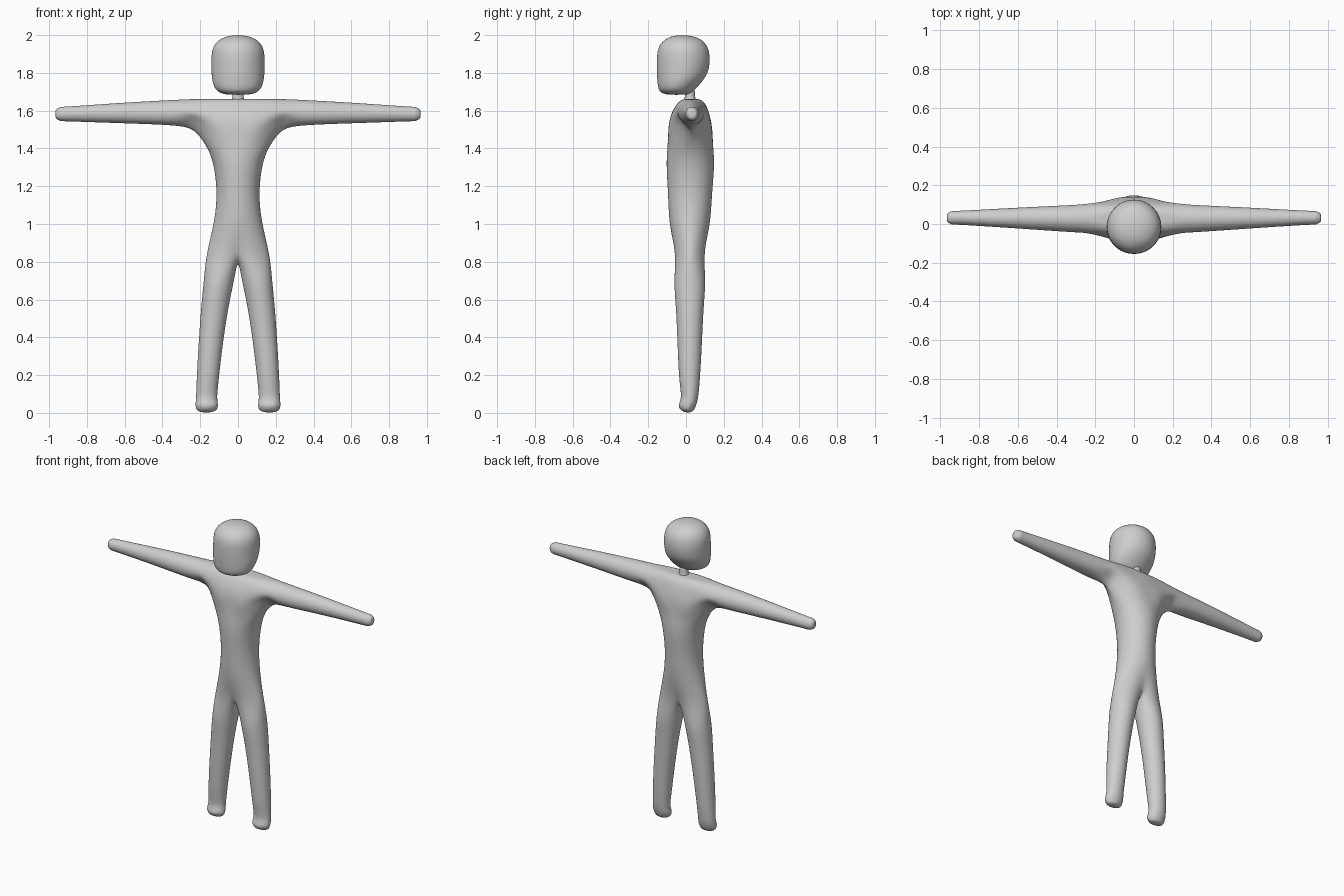
import bpy, bmesh, math
from mathutils import Vector

if "Cube" in bpy.data.objects:
    bpy.data.objects.remove(bpy.data.objects["Cube"])

grey = bpy.data.materials.new("plain grey")
grey.diffuse_color = (0.62, 0.62, 0.62, 1)
grey.use_nodes = True
grey.node_tree.nodes["Principled BSDF"].inputs["Base Color"].default_value = grey.diffuse_color


def finish(name, bm, levels):
    bmesh.ops.recalc_face_normals(bm, faces=bm.faces[:])
    mesh = bpy.data.meshes.new(name)
    bm.to_mesh(mesh)
    bm.free()
    for p in mesh.polygons:
        p.use_smooth = True
    mesh.materials.append(grey)
    ob = bpy.data.objects.new(name, mesh)
    bpy.context.collection.objects.link(ob)
    mod = ob.modifiers.new("smooth", 'SUBSURF')
    mod.levels = mod.render_levels = levels
    return ob


def fit_cage(bm, steps=10):
    """Push the quad cage outward so its smooth surface passes through the given points."""
    target = {v: v.co.copy() for v in bm.verts}
    for _ in range(steps):
        move = {}
        for v in bm.verts:
            n = len(v.link_edges)
            s = v.co * n * n
            for e in v.link_edges:
                s = s + 4 * e.other_vert(v).co
            for f in v.link_faces:
                fv = list(f.verts)
                s = s + fv[(fv.index(v) + 2) % 4].co
            move[v] = target[v] - s / (n * (n + 5))
        for v, d in move.items():
            v.co += 0.8 * d


# ---------- body: one half as points and quads, then mirrored ----------
pts, quads = [], []


def add(x, y, z):
    pts.append((x, y, z))
    return len(pts) - 1


def bridge(a, b, closed=True):
    n = len(a)
    for i in range(n if closed else n - 1):
        j = (i + 1) % n
        quads.append((a[i], a[j], b[j], b[i]))


def cap(ring, center):
    for i in range(0, 8, 2):
        quads.append((center, ring[i], ring[i + 1], ring[(i + 2) % 8]))


def torso_ring(z, w, yf, yb):
    cy, ry = (yf + yb) / 2, (yb - yf) / 2
    ring = []
    for i in range(7):
        a = math.radians(-90 + 30 * i)
        ring.append(add(0 if i in (0, 6) else w * math.cos(a), cy + ry * math.sin(a), z))
    return ring


# torso, from hips to chest: height, half width, front, back
hips = torso_ring(0.84, 0.164, -0.068, 0.109)
pts[hips[0]] = (0, -0.05, 0.84)
pts[hips[6]] = (0, 0.088, 0.84)
prev = hips
for row in [(1.0, 0.130, -0.085, 0.125), (1.16, 0.114, -0.095, 0.138),
            (1.31, 0.130, -0.102, 0.148), (1.41, 0.167, -0.098, 0.144)]:
    ring = torso_ring(*row)
    bridge(prev, ring, False)
    prev = ring

# armpit, mid shoulder and shoulder top
pit = [add(*p) for p in [(0, -.092, 1.5), (.10, -.085, 1.5), (.215, -.022, 1.53), (.225, .028, 1.485),
                         (.215, .08, 1.53), (.10, .132, 1.5), (0, .138, 1.5)]]
bridge(prev, pit, False)
mid = [add(*p) for p in [(0, -.078, 1.58), (.11, -.072, 1.58), (.23, -.05, 1.59),
                         (.23, .106, 1.59), (.11, .118, 1.58), (0, .124, 1.58)]]
top = [add(*p) for p in [(0, -.032, 1.65), (.11, -.031, 1.65), (.23, -.024, 1.642), (.23, .028, 1.661),
                         (.23, .08, 1.642), (.11, .086, 1.65), (0, .088, 1.65)]]
bridge(pit[:3], mid[:3], False)
bridge(pit[4:], mid[3:], False)
bridge(mid[:3], top[:3], False)
bridge(mid[3:], top[4:], False)
cm, m = add(0, .028, 1.662), add(.11, .028, 1.662)
quads += [(top[0], top[1], m, cm), (cm, m, top[5], top[6]),
          (top[1], top[2], top[3], m), (m, top[3], top[4], top[5])]

# arm: distance, bottom, top, front, back
prev = [pit[2], pit[3], pit[4], mid[3], top[4], top[3], top[2], mid[2]]
for x, zb, zt, yf, yb in [(.33, 1.521, 1.657, -.041, .097), (.60, 1.533, 1.642, -.023, .084),
                          (.88, 1.543, 1.623, -.005, .069), (.94, 1.546, 1.619, -.002, .066),
                          (.96, 1.556, 1.609, .008, .056)]:
    ring = []
    for i in range(8):
        a = math.radians(225 + 45 * i)
        ring.append(add(x, (yf + yb) / 2 + (yb - yf) / 2 * math.cos(a),
                        (zb + zt) / 2 + (zt - zb) / 2 * math.sin(a)))
    bridge(prev, ring)
    prev = ring
cap(prev, add(.966, .032, 1.582))

# leg: height, inner side, outer side, front, back
crotch = add(0, .02, .785)
prev = [hips[3], hips[4], hips[5], hips[6], crotch, hips[0], hips[1], hips[2]]
for z, xi, xo, yf, yb in [(.70, .022, .181, -.061, .101), (.55, .052, .195, -.053, .093),
                          (.35, .082, .209, -.044, .083), (.18, .102, .218, -.035, .073),
                          (.085, .110, .222, -.027, .064), (.04, .107, .224, -.037, .053),
                          (.012, .120, .212, -.022, .038)]:
    ring = []
    for i in range(8):
        a = math.radians(45 * i)
        ring.append(add((xi + xo) / 2 + (xo - xi) / 2 * math.cos(a),
                        (yf + yb) / 2 + (yb - yf) / 2 * math.sin(a), z))
    bridge(prev, ring)
    prev = ring
cap(prev, add(.166, .012, .002))

bm = bmesh.new()
right = [bm.verts.new(p) for p in pts]
left = [v if v.co.x == 0 else bm.verts.new((-v.co.x, v.co.y, v.co.z)) for v in right]
for q in quads:
    bm.faces.new([right[i] for i in q])
    bm.faces.new([left[i] for i in reversed(q)])
fit_cage(bm)
finish("body", bm, 3)


# ---------- head and neck: stacked oval rings ----------
def oval_stack(name, rows, bottom, peak, segs, levels):
    bm = bmesh.new()
    rings = []
    for z, w, yf, yb in rows:
        rings.append([bm.verts.new((w * math.cos(2 * math.pi * i / segs),
                                    (yf + yb) / 2 + (yb - yf) / 2 * math.sin(2 * math.pi * i / segs), z))
                      for i in range(segs)])
    for a, b in zip(rings, rings[1:]):
        for i in range(segs):
            j = (i + 1) % segs
            bm.faces.new((a[i], a[j], b[j], b[i]))
    for ring, tip in ((rings[0], bottom), (rings[-1], peak)):
        t = bm.verts.new(tip)
        for i in range(segs):
            bm.faces.new((ring[i], ring[(i + 1) % segs], t))
    return finish(name, bm, levels)


# head: height, half width, front, back
oval_stack("head", [(1.685, .065, -.105, .012), (1.697, .103, -.138, .035), (1.72, .126, -.149, .056),
                    (1.76, .138, -.153, .092), (1.80, .142, -.156, .118), (1.86, .143, -.156, .129),
                    (1.91, .141, -.154, .125), (1.95, .128, -.141, .110), (1.98, .096, -.110, .080),
                    (1.996, .050, -.070, .030)],
           (0, -.05, 1.684), (0, -.02, 2.0), 24, 2)
oval_stack("neck", [(1.645, .036, -.014, .056), (1.662, .032, -.009, .052), (1.675, .029, -.006, .048),
                    (1.72, .030, -.006, .048)],
           (0, .02, 1.64), (0, .02, 1.725), 16, 1)
